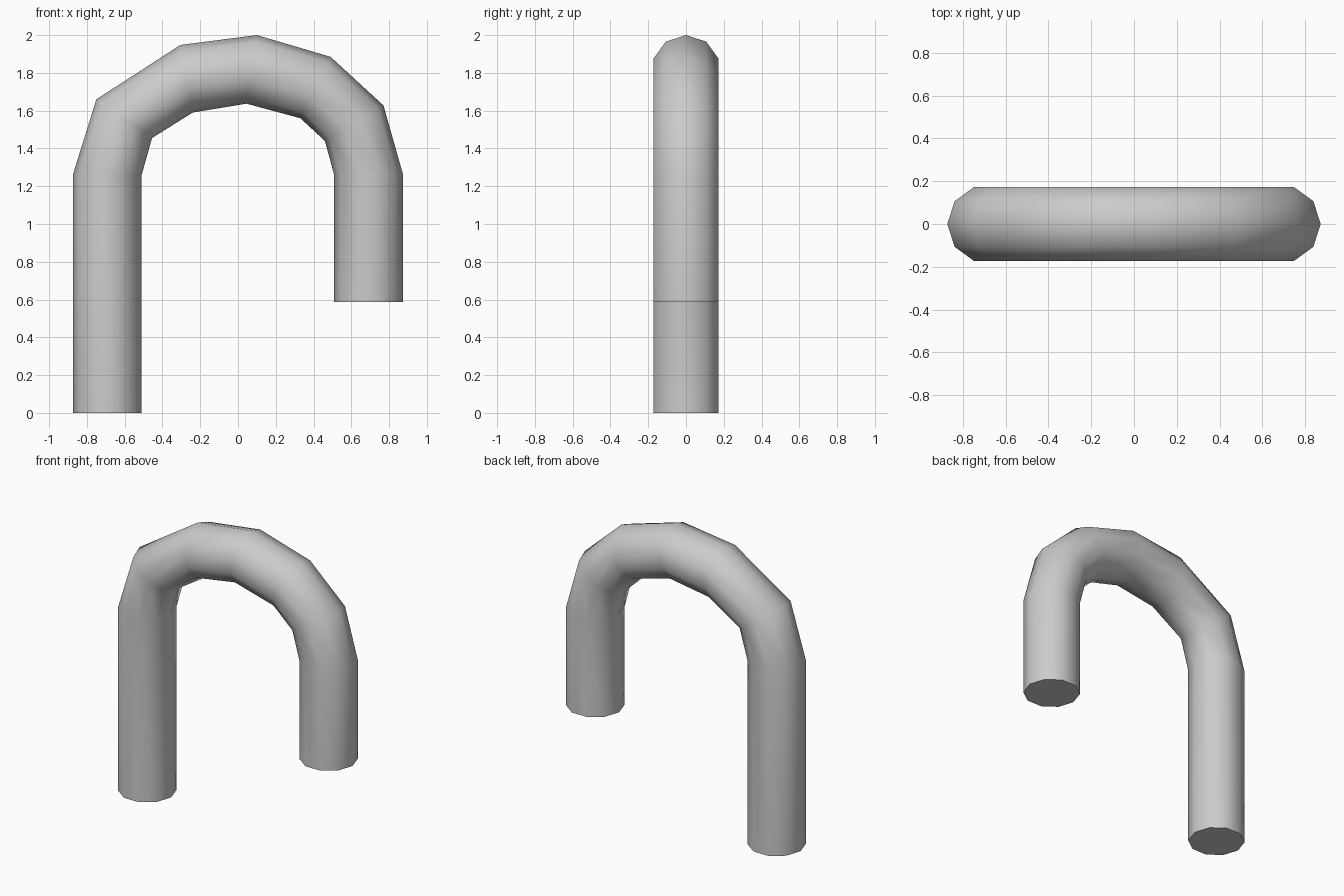
import bpy, bmesh, math
from mathutils import Vector

if "Cube" in bpy.data.objects:
    bpy.data.objects.remove(bpy.data.objects["Cube"])

SIDES = 10
RADIUS = 0.182

# Outer and inner edge of each ring in the front view: (x, z), (x, z)
rings = [
    ((-0.873, 0.0), (-0.51, 0.0)),
    ((-0.873, 1.265), (-0.51, 1.26)),
    ((-0.75, 1.66), (-0.455, 1.455)),
    ((-0.305, 1.948), (-0.24, 1.59)),
    ((0.10, 2.0), (0.045, 1.637)),
    ((0.49, 1.885), (0.33, 1.56)),
    ((0.77, 1.628), (0.46, 1.44)),
    ((0.873, 1.265), (0.509, 1.26)),
    ((0.873, 0.587), (0.509, 0.587)),
]

bm = bmesh.new()


def add_ring(outer, inner):
    a, b = Vector((outer[0], 0, outer[1])), Vector((inner[0], 0, inner[1]))
    centre, half = (a + b) / 2, (a - b) / 2
    verts = []
    for i in range(SIDES):
        t = math.tau * i / SIDES
        side = Vector((0, RADIUS * math.sin(t), 0))
        verts.append(bm.verts.new(centre + half * math.cos(t) + side))
    return verts


# Bent pipe: smooth walls between mitred rings
loops = [add_ring(*r) for r in rings]
for p, q in zip(loops, loops[1:]):
    for i in range(SIDES):
        j = (i + 1) % SIDES
        bm.faces.new((p[i], p[j], q[j], q[i])).smooth = True

# Flat end caps with sharp rims
for end in (loops[0], loops[-1]):
    cap = bm.faces.new(end)
    for e in cap.edges:
        e.smooth = False

bmesh.ops.recalc_face_normals(bm, faces=bm.faces)
mesh = bpy.data.meshes.new("bent_pipe")
bm.to_mesh(mesh)
bm.free()
bpy.context.collection.objects.link(bpy.data.objects.new("bent_pipe", mesh))
